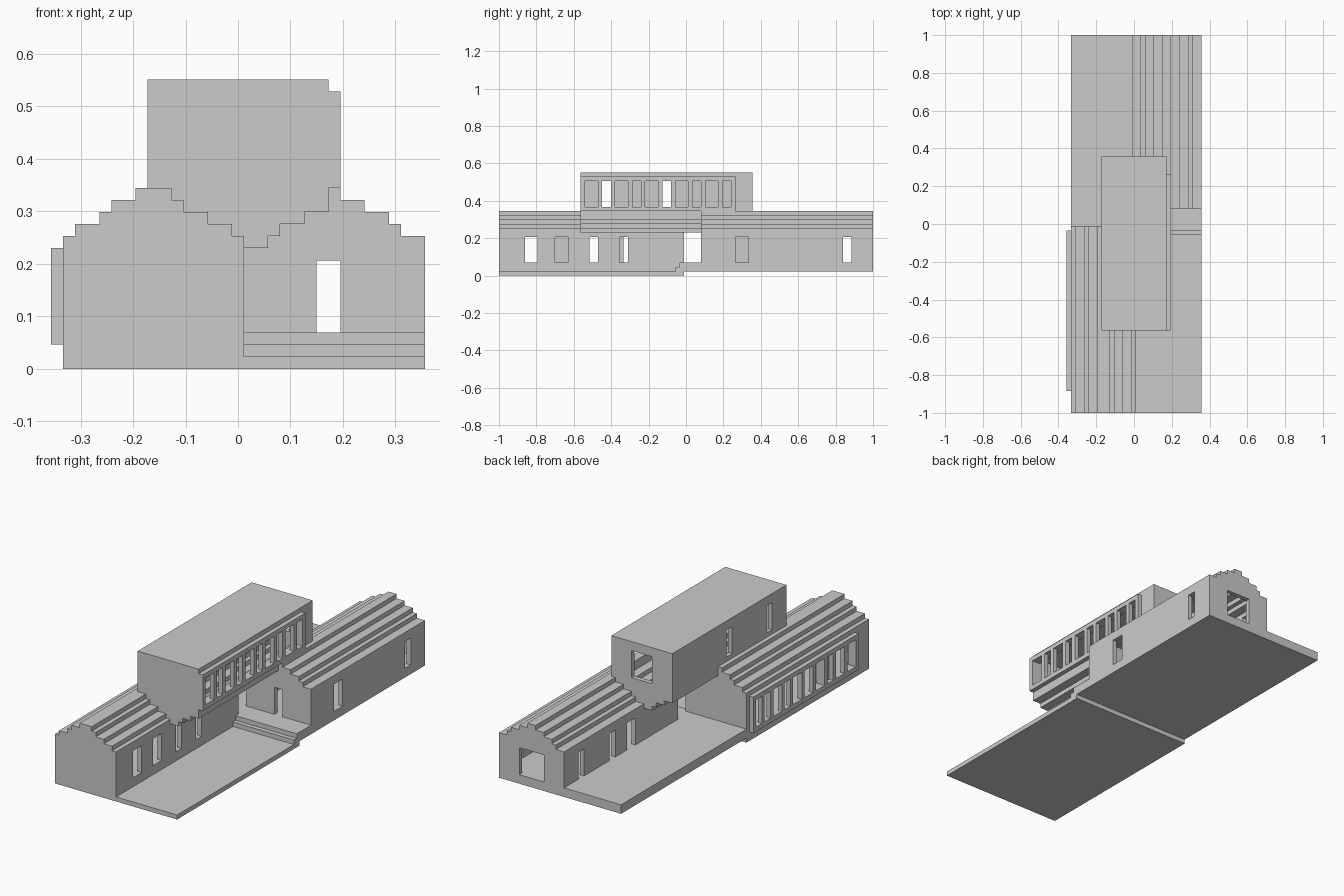
import bpy, bmesh
from mathutils import Vector

if "Cube" in bpy.data.objects:
    bpy.data.objects.remove(bpy.data.objects["Cube"])

U = 2 / 87                      # building module: 31 x 87 x 24 modules
OFFSET = Vector((15.5, 43.5, 0))


def prism(name, pts, axis, a, b):
    """Extrude a profile: axis 'y' uses (x, z) points, axis 'z' uses (x, y) points."""
    def place(p, t):
        v = (p[0], t, p[1]) if axis == 'y' else (p[0], p[1], t)
        return (Vector(v) - OFFSET) * U
    bm = bmesh.new()
    lower = [bm.verts.new(place(p, a)) for p in pts]
    upper = [bm.verts.new(place(p, b)) for p in pts]
    n = len(pts)
    bm.faces.new(lower)
    bm.faces.new(upper[::-1])
    for i in range(n):
        j = (i + 1) % n
        bm.faces.new((lower[j], lower[i], upper[i], upper[j]))
    bmesh.ops.recalc_face_normals(bm, faces=bm.faces)
    mesh = bpy.data.meshes.new(name)
    bm.to_mesh(mesh)
    bm.free()
    ob = bpy.data.objects.new(name, mesh)
    bpy.context.collection.objects.link(ob)
    return ob


def box(name, x, y, z):
    return prism(name, [(x[0], y[0]), (x[1], y[0]), (x[1], y[1]), (x[0], y[1])], 'z', *z)


def stepped(x0, cols, base):
    """Closed profile with one height per module column and a flat edge at base."""
    pts = [(x0, base)]
    for i, c in enumerate(cols):
        if i == 0 or c != cols[i - 1]:
            pts.append((x0 + i, c))
        if i == len(cols) - 1 or c != cols[i + 1]:
            pts.append((x0 + i + 1, c))
    return pts + [(x0 + len(cols), base)]


def cut(ob, cutter):
    mod = ob.modifiers.new("opening", 'BOOLEAN')
    mod.operation, mod.solver, mod.object = 'DIFFERENCE', 'EXACT', cutter
    cutter.hide_render = True
    bpy.context.view_layer.objects.active = ob
    bpy.ops.object.modifier_apply(modifier=mod.name)
    bpy.data.objects.remove(cutter)


def openings(ob, x, spans, z):
    for s in spans:
        cut(ob, box("cutter", x, s, z))


def screen(name, x, y, z, widths):
    """Window screen with one-module piers between openings."""
    ob = box(name, x, y, z)
    p = y[0] + 1
    for w in widths:
        cut(ob, box("cutter", (x[0] - 1, x[1] + 1), (p, p + w), (z[0] + 1, z[1] - 1)))
        p += w + 1


def hall(name, x0, cols, y, base):
    """Hollow hall with a stepped vault roof."""
    ob = prism(name, stepped(x0, cols, base), 'y', *y)
    inner = [min(cols[i - 1:i + 2]) - 1 for i in range(1, len(cols) - 1)]
    cut(ob, prism("cutter", stepped(x0 + 1, inner, 3), 'y', y[0] + 1, y[1] - 1))
    return ob


# Ground: lower court, raised terrace and step between them
box("lower_court", (16, 31), (0, 43), (0, 1))
prism("raised_terrace", [(1, 43), (16, 43), (16, 42), (31, 42), (31, 47),
                         (15, 47), (15, 87), (1, 87)], 'z', 1, 3)
box("terrace_step", (16, 31), (41, 42), (1, 2))

# Front hall: windows to the court, open behind its screen
front = hall("front_hall", 1, [11, 12, 12, 13, 14, 14, 15, 15, 15, 14, 13, 13, 12, 12, 11],
             (0, 43), 0)
openings(front, (14.5, 17), [(6, 9), (13, 16), (21, 23), (28, 30)], (3, 9))
openings(front, (0, 2.5), [(6, 13), (17, 41)], (3, 9))
screen("front_hall_screen", (0, 1), (5, 42), (2, 10), [3, 3, 2, 3, 3, 3, 2, 3, 2, 2])

# Rear hall: windows both sides, door in front, wide window behind
half = [11, 11, 12, 13, 13, 14, 14, 15]
rear = hall("rear_hall", 15, half + half[::-1], (47, 87), 1)
openings(rear, (29.5, 32), [(55, 58), (80, 82)], (3, 9))
openings(rear, (14, 16.5), [(62, 65), (69, 71), (80, 82)], (3, 9))
openings(rear, (22, 24), [(46, 48.5)], (3, 9))
openings(rear, (20, 26), [(85.5, 88)], (3, 9))

# Upper hall bridging both, with stepped underside
side = [13, 13, 12, 12, 11, 10, 10]
under = side + [10] + side[::-1]
upper = prism("upper_hall", stepped(8, under, 24), 'y', 19, 59)
floor = [max(under[i - 1:i + 2]) + 1 for i in range(1, 14)]
cut(upper, prism("cutter", stepped(9, floor, 23), 'y', 20, 58))
openings(upper, (7, 9.5), [(24, 26), (38, 40)], (16, 22))
openings(upper, (21.5, 24), [(20, 54)], (16, 22))
openings(upper, (13, 18), [(57.5, 60)], (16, 22))
screen("upper_hall_screen", (23, 24), (19, 55), (15, 23), [3, 2] * 5)
